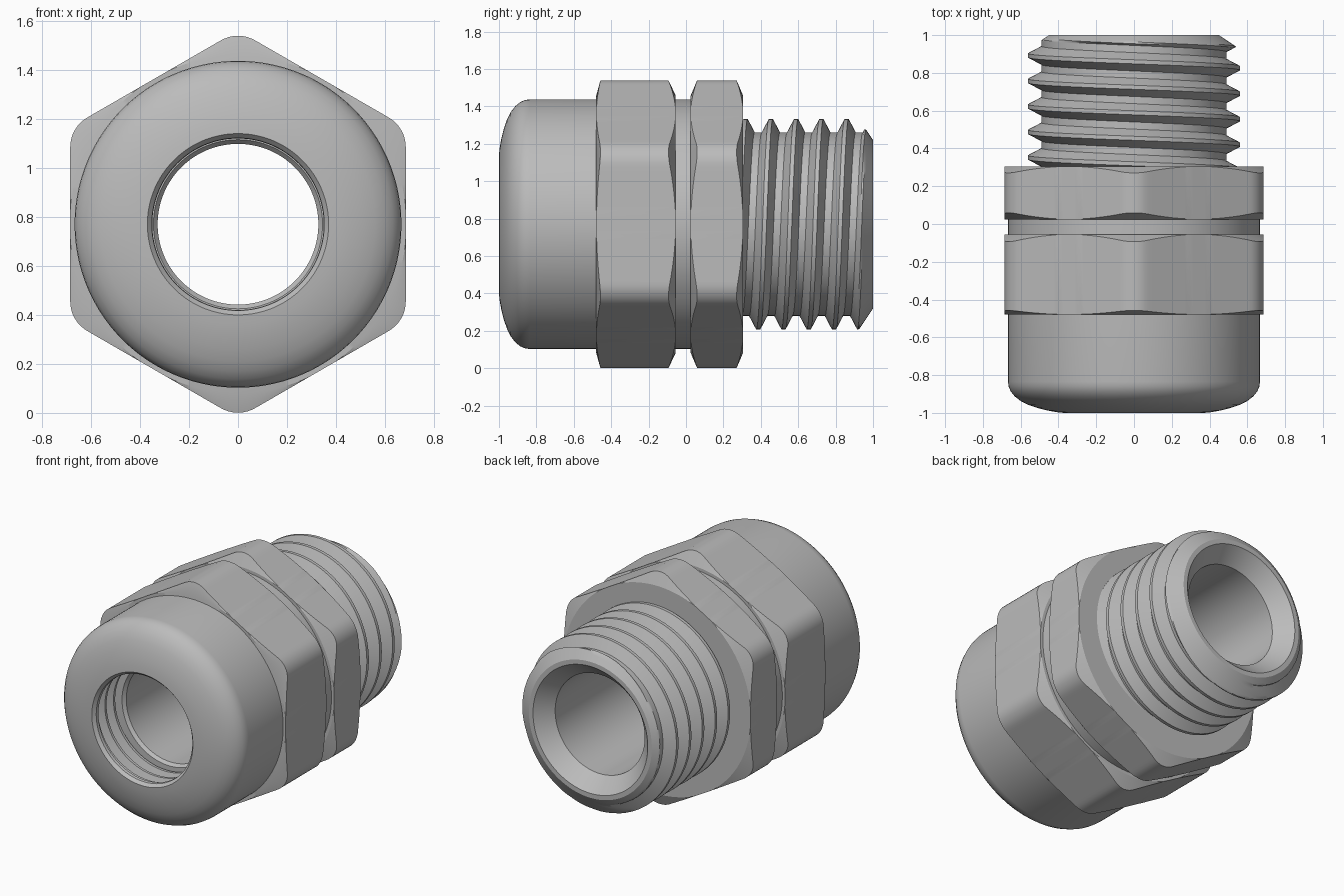
import bpy, bmesh
from math import sin, cos, tan, sqrt, pi, tau, radians

if "Cube" in bpy.data.objects:
    bpy.data.objects.remove(bpy.data.objects["Cube"], do_unlink=True)

AXIS_Z = 0.77
SEGS = 240

grey = bpy.data.materials.new("plain_grey")
grey.use_nodes = True
colour = (0.5, 0.5, 0.5, 1)
grey.diffuse_color = colour
grey.node_tree.nodes["Principled BSDF"].inputs["Base Color"].default_value = colour


def sweep(name, section, angles, closed=True, inward=False, sharp=30):
    """Sweep section(angle) -> [(radius, y), ...] round the y axis."""
    bm = bmesh.new()
    rows = [[bm.verts.new((r * cos(a), y, AXIS_Z + r * sin(a))) for r, y in section(a)]
            for a in angles]
    pairs = list(zip(rows, rows[1:]))
    if closed:
        pairs.append((rows[-1], rows[0]))
    for a, b in pairs:
        for j in range(len(a) - 1):
            bm.faces.new((a[j], a[j + 1], b[j + 1], b[j]))
    bmesh.ops.remove_doubles(bm, verts=bm.verts, dist=0.00002)
    bmesh.ops.dissolve_degenerate(bm, edges=bm.edges, dist=0.00002)
    if inward:
        bmesh.ops.reverse_faces(bm, faces=bm.faces)
    mesh = bpy.data.meshes.new(name)
    bm.to_mesh(mesh)
    bm.free()
    mesh.materials.append(grey)
    obj = bpy.data.objects.new(name, mesh)
    bpy.context.collection.objects.link(obj)
    bpy.ops.object.select_all(action="DESELECT")
    obj.select_set(True)
    bpy.context.view_layer.objects.active = obj
    bpy.ops.object.shade_smooth_by_angle(angle=radians(sharp))
    return obj


TURN = [tau * i / SEGS for i in range(SEGS)]


def lathe(name, profile):
    return sweep(name, lambda a: profile, TURN)


# Rounded hexagon outline with flats facing left and right
FLAT, FILLET = 0.685, 0.14


def hex_radius(a):
    phi = abs((a + pi / 6) % (pi / 3) - pi / 6)
    if FLAT * tan(phi) < (FLAT - FILLET) * tan(pi / 6):
        return FLAT / cos(phi)
    centre, d = (FLAT - FILLET) / cos(pi / 6), pi / 6 - phi
    return centre * cos(d) + sqrt(FILLET ** 2 - (centre * sin(d)) ** 2)


def hex_nut(name, front, back, front_slope, back_slope):
    def section(a):
        h = hex_radius(a)
        rim = min(h, FLAT + 0.003)
        return [(0.45, front), (rim, front), (h, front + 0.002 + front_slope * (h - rim)),
                (h, back - 0.002 - back_slope * (h - rim)), (rim, back), (0.45, back)]
    return sweep(name, section, TURN, sharp=20)


# Helical thread between two planes, optionally trimmed by an end cone
def thread(name, front, back, pitch, phase, tooth, cone=None, inward=False):
    steps = SEGS // 2
    first = int((front - phase) / pitch) - 2
    turns = int((back - front) / pitch) + 5
    points = []
    for (f0, r0), (f1, r1) in zip(tooth, tooth[1:]):
        points += [(f0 + (f1 - f0) * k / 4, r0 + (r1 - r0) * k / 4) for k in range(4)]
    points.append(tooth[-1])

    def section(a):
        out = []
        for f, r in points:
            y = min(max(phase + pitch * (a / tau + f), front), back)
            out.append((min(r, cone(y)) if cone else r, y))
        return out
    angles = [tau * (first + i / steps) for i in range(turns * steps + 1)]
    return sweep(name, section, angles, closed=False, inward=inward)


# Domed sealing nut, with its lip and the plain collar behind it
lathe("domed_cap", [(0.43, -0.96), (0.35, -0.96), (0.352, -0.98), (0.37, -1.0), (0.41, -0.996),
                    (0.46, -0.987), (0.51, -0.974), (0.56, -0.957), (0.6, -0.937),
                    (0.632, -0.912), (0.653, -0.886), (0.664, -0.86), (0.667, -0.835),
                    (0.667, 0.1)])
hex_nut("cap_hexagon", -0.48, -0.055, 0.25, 0.45)
hex_nut("body_hexagon", 0.025, 0.305, 0.4, 0.4)

# Threaded shank with chamfered end
thread("outer_thread", 0.29, 1.0, 0.135, 0.015,
       [(-0.5, 0.49), (-0.36, 0.49), (-0.08, 0.562), (0.08, 0.562), (0.36, 0.49), (0.5, 0.49)],
       cone=lambda y: 0.45 + 1.5 * (1.0 - y))

# Thread inside the cap opening
thread("inner_thread", -0.962, -0.70, 0.09, -0.9,
       [(-0.5, 0.42), (-0.3, 0.42), (-0.1, 0.37), (0.1, 0.37), (0.3, 0.42), (0.5, 0.42)],
       inward=True)

# Through bore with countersunk back
lathe("bore", [(0.45, 1.0), (0.42, 1.0), (0.328, 0.9), (0.328, -0.7), (0.345, -0.72),
               (0.43, -0.72)])
